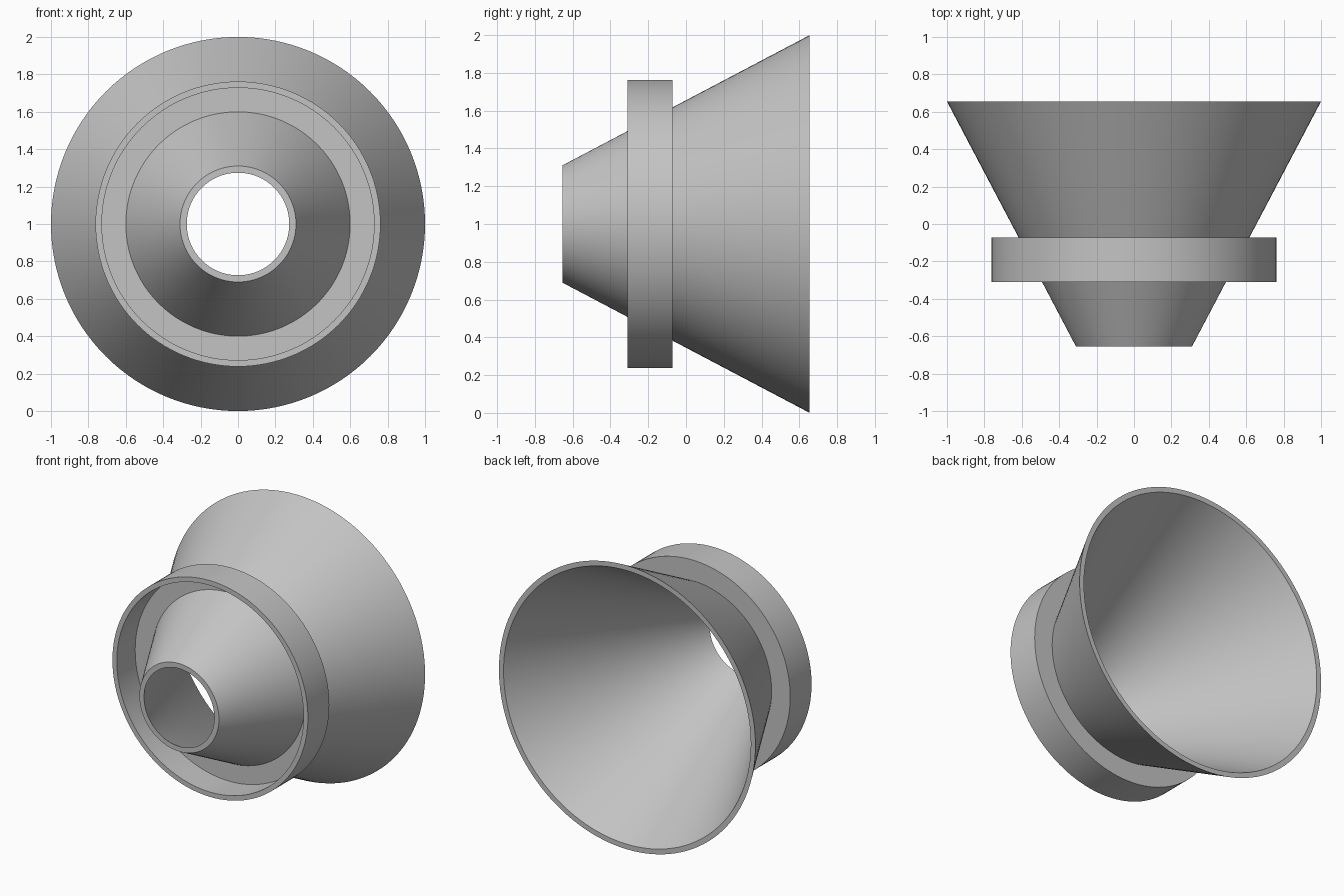
import bpy
import bmesh
from math import cos, sin, tau, radians

cube = bpy.data.objects.get("Cube")
if cube:
    bpy.data.objects.remove(cube, do_unlink=True)

SEGMENTS = 128
FRONT, BACK = -0.655, 0.655
R_FRONT, R_BACK = 0.31, 1.0
WALL = 0.036

grey = bpy.data.materials.new("light grey")
grey.use_nodes = True
colour = (0.55, 0.55, 0.55, 1)
grey.diffuse_color = colour
grey.node_tree.nodes["Principled BSDF"].inputs["Base Color"].default_value = colour


def cone_radius(y):
    """Outer radius of the funnel at depth y."""
    return R_FRONT + (R_BACK - R_FRONT) * (y - FRONT) / (BACK - FRONT)


def revolve(name, profile):
    """Turn a closed (radius, y) profile around the front-back axis."""
    bm = bmesh.new()
    rings = []
    for i in range(SEGMENTS):
        a = tau * i / SEGMENTS
        rings.append([bm.verts.new((r * cos(a), y, 1 + r * sin(a))) for r, y in profile])
    n = len(profile)
    for i, ring in enumerate(rings):
        following = rings[(i + 1) % SEGMENTS]
        for j in range(n):
            k = (j + 1) % n
            bm.faces.new((ring[j], ring[k], following[k], following[j]))
    bmesh.ops.recalc_face_normals(bm, faces=bm.faces)
    mesh = bpy.data.meshes.new(name)
    bm.to_mesh(mesh)
    bm.free()
    mesh.materials.append(grey)
    obj = bpy.data.objects.new(name, mesh)
    bpy.context.collection.objects.link(obj)
    bpy.ops.object.select_all(action='DESELECT')
    obj.select_set(True)
    bpy.context.view_layer.objects.active = obj
    bpy.ops.object.shade_smooth_by_angle(angle=radians(25))
    return obj


# Hollow funnel, open at both ends
revolve("funnel", [
    (R_FRONT, FRONT), (R_BACK, BACK),
    (R_BACK - WALL, BACK), (R_FRONT - WALL, FRONT),
])

# Flanged collar: thin rim facing forward, flat web let into the funnel wall
rim_front, web_front, web_back = -0.31, -0.105, -0.072
outer, inner, inset = 0.762, 0.728, 0.012
revolve("collar", [
    (cone_radius(web_back) - inset, web_back),
    (outer, web_back), (outer, rim_front),
    (inner, rim_front), (inner, web_front),
    (cone_radius(web_front) - inset, web_front),
])
